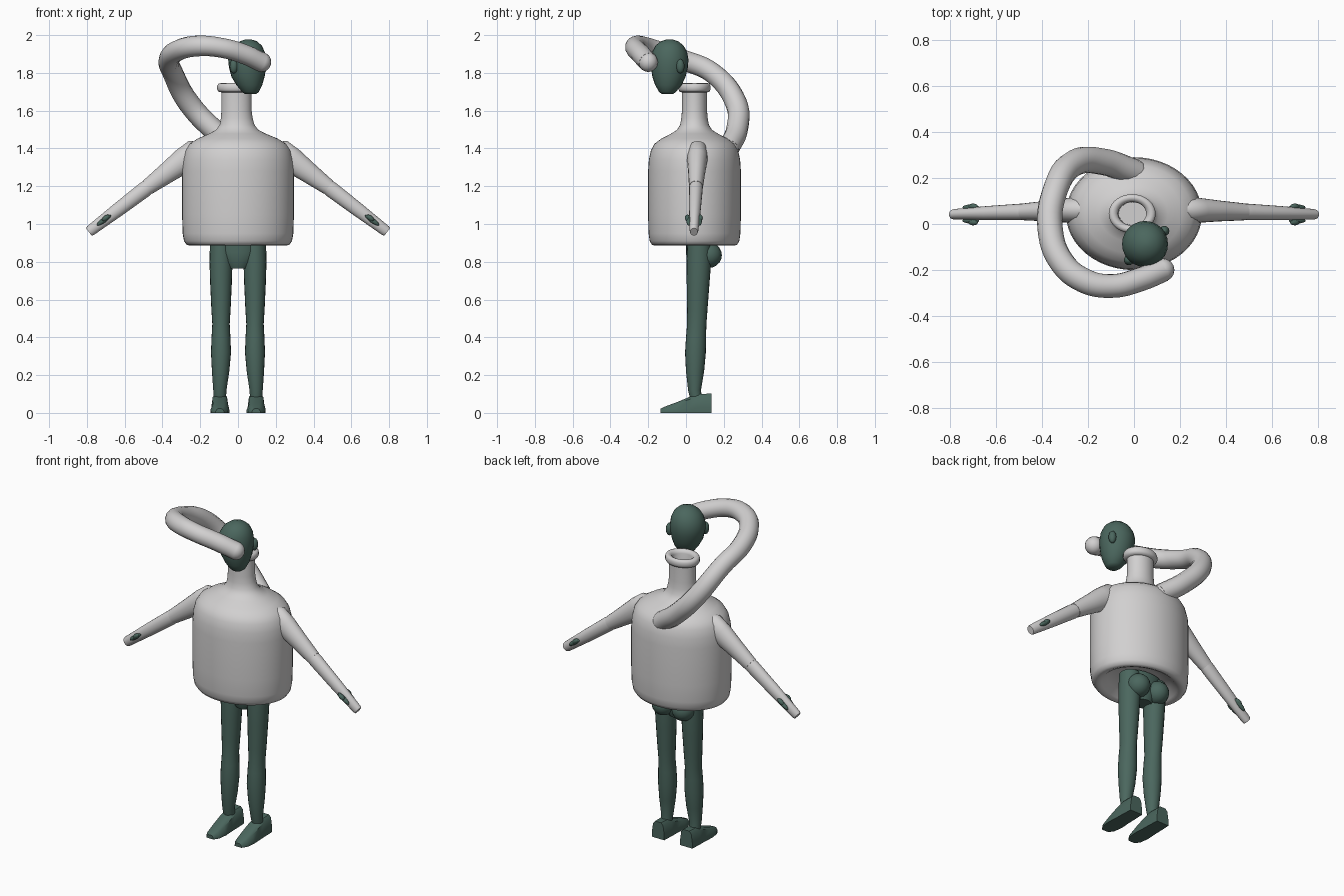
import bpy, bmesh, math
from mathutils import Vector, Matrix

if "Cube" in bpy.data.objects:
    bpy.data.objects.remove(bpy.data.objects["Cube"])


def material(name, rgb):
    m = bpy.data.materials.new(name)
    m.diffuse_color = (*rgb, 1)
    m.use_nodes = True
    m.node_tree.nodes["Principled BSDF"].inputs["Base Color"].default_value = m.diffuse_color
    return m


GREY = material("pale grey", (0.64, 0.63, 0.63))
GREEN = material("dark green", (0.07, 0.135, 0.112))


def finish(ob, mat, angle=40):
    ob.data.materials.clear()
    ob.data.materials.append(mat)
    bpy.ops.object.select_all(action='DESELECT')
    bpy.context.view_layer.objects.active = ob
    ob.select_set(True)
    bpy.ops.object.shade_smooth_by_angle(angle=math.radians(angle))
    return ob


def mesh_object(name, bm, mat, angle=40):
    bmesh.ops.recalc_face_normals(bm, faces=bm.faces[:])
    me = bpy.data.meshes.new(name)
    bm.to_mesh(me)
    bm.free()
    ob = bpy.data.objects.new(name, me)
    bpy.context.collection.objects.link(ob)
    return finish(ob, mat, angle)


def skin(name, rings, mat, angle=40):
    """Bridge loops of points and cap both ends."""
    bm = bmesh.new()
    loops = [[bm.verts.new(p) for p in ring] for ring in rings]
    n = len(loops[0])
    for a, b in zip(loops, loops[1:]):
        for i in range(n):
            j = (i + 1) % n
            bm.faces.new((a[i], a[j], b[j], b[i]))
    bm.faces.new(loops[0][::-1])
    bm.faces.new(loops[-1])
    return mesh_object(name, bm, mat, angle)


def loft(name, sections, mat, n=20, angle=40):
    """Level ellipses: x, y, z, half width, half depth."""
    turns = [2 * math.pi * i / n for i in range(n)]
    return skin(name, [[(x + rx * math.cos(t), y + ry * math.sin(t), z) for t in turns]
                       for x, y, z, rx, ry in sections], mat, angle)


def limb(name, start, end, stations, mat, n=20):
    """Tapered round limb; stations: fraction along, vertical radius, y radius."""
    a, b = Vector(start), Vector(end)
    side = Vector((0, 1, 0))
    up = (b - a).cross(side).normalized()
    return skin(name, [[a.lerp(b, f) + up * ru * math.cos(2 * math.pi * i / n)
                        + side * ry * math.sin(2 * math.pi * i / n) for i in range(n)]
                       for f, ru, ry in stations], mat)


def blob(name, loc, size, mat, turn=Matrix.Identity(4)):
    bm = bmesh.new()
    bmesh.ops.create_uvsphere(bm, u_segments=16, v_segments=10, radius=1)
    bm.transform(Matrix.Translation(loc) @ turn @ Matrix.Diagonal((*size, 1)))
    return mesh_object(name, bm, mat)


# Bottle torso: hollow base, rounded shoulders, slim neck and open mouth
profile = [(0.02, 0.95), (0.12, 0.945), (0.19, 0.925), (0.225, 0.895), (0.25, 0.885), (0.272, 0.89),
           (0.286, 0.91), (0.293, 0.95), (0.296, 1.05), (0.296, 1.28), (0.291, 1.34), (0.278, 1.39),
           (0.255, 1.425), (0.21, 1.453), (0.15, 1.478), (0.112, 1.498), (0.092, 1.525), (0.084, 1.56),
           (0.08, 1.60), (0.08, 1.697), (0.094, 1.70), (0.102, 1.712), (0.102, 1.732), (0.095, 1.743),
           (0.082, 1.746), (0.068, 1.74), (0.061, 1.725), (0.06, 1.55)]
loft("bottle_torso", [(-0.008 * max(0, min(1, (z - 1.4) * 5)), 0.045, z, r, r * 0.83)
                      for r, z in profile], GREY, 48, 50)

# Long curved trunk wrapping from the back round to the face
path = [(0.0, 0.225, 1.40, 1.05), (-0.13, 0.27, 1.50, 1.05), (-0.26, 0.265, 1.64, 1.05),
        (-0.345, 0.14, 1.80, 1.0), (-0.365, -0.02, 1.87, 1.0), (-0.315, -0.165, 1.92, 1.0),
        (-0.22, -0.245, 1.942, 1.0), (-0.10, -0.27, 1.935, 0.95), (0.03, -0.24, 1.90, 0.95),
        (0.125, -0.20, 1.857, 0.95)]
curve = bpy.data.curves.new("trunk", 'CURVE')
curve.dimensions = '3D'
curve.bevel_depth = 0.055
curve.bevel_resolution = 5
curve.resolution_u = 6
curve.use_fill_caps = True
spline = curve.splines.new('BEZIER')
spline.bezier_points.add(len(path) - 1)
for bp, (x, y, z, r) in zip(spline.bezier_points, path):
    bp.co = (x, y, z)
    bp.radius = r
    bp.handle_left_type = bp.handle_right_type = 'AUTO'
trunk = bpy.data.objects.new("trunk", curve)
bpy.context.collection.objects.link(trunk)
bpy.context.view_layer.objects.active = trunk
trunk.select_set(True)
bpy.ops.object.convert(target='MESH')
finish(bpy.context.view_layer.objects.active, GREY)
blob("trunk_tip", (0.125, -0.20, 1.857), (0.051, 0.051, 0.052), GREY)
blob("trunk_root", (0.0, 0.225, 1.40), (0.057, 0.057, 0.057), GREY)

# Egg-shaped head with a narrow chin
loft("head", [(0.066, -0.098, 1.688, 0.030, 0.030), (0.066, -0.098, 1.70, 0.045, 0.045),
              (0.06, -0.093, 1.735, 0.068, 0.070), (0.053, -0.09, 1.78, 0.088, 0.088),
              (0.05, -0.088, 1.83, 0.098, 0.098), (0.048, -0.087, 1.87, 0.100, 0.100),
              (0.05, -0.087, 1.91, 0.092, 0.093), (0.053, -0.087, 1.945, 0.073, 0.074),
              (0.055, -0.087, 1.968, 0.044, 0.045), (0.055, -0.087, 1.978, 0.012, 0.012)],
     GREEN, 24, 60)

# Ears on the turned head
ear_turn = Matrix.Rotation(math.radians(41), 4, 'Z')
for name, x, y in (("ear_near", -0.022, -0.157), ("ear_far", 0.132, -0.030)):
    blob(name, (x, y, 1.835), (0.022, 0.022, 0.038), GREEN, ear_turn)

# Pelvis
loft("pelvis", [(0, 0.07, 0.765, 0.055, 0.05), (0, 0.07, 0.80, 0.085, 0.065),
                (0, 0.07, 0.85, 0.118, 0.07), (0, 0.07, 0.93, 0.125, 0.07)], GREEN)

for s, side in ((-1, "left"), (1, "right")):
    # Two-part sleeves
    shoulder, elbow, cuff = (s * 0.22, 0.062, 1.385), (s * 0.478, 0.053, 1.195), (s * 0.79, 0.042, 0.958)
    limb("upper_sleeve_" + side, shoulder, elbow,
         [(-0.12, 0.035, 0.03), (0, 0.068, 0.053), (0.25, 0.068, 0.054), (0.6, 0.055, 0.045),
          (1, 0.042, 0.037)], GREY)
    limb("lower_sleeve_" + side, elbow, cuff,
         [(-0.02, 0.039, 0.035), (0.05, 0.042, 0.036), (0.5, 0.037, 0.031), (0.97, 0.029, 0.023),
          (1, 0.025, 0.02)], GREY)

    # Hands showing through the sleeve, front and back
    tilt = Matrix.Rotation(s * math.radians(36), 4, 'Y')
    for face, y in (("front", 0.015), ("back", 0.072)):
        blob(f"hand_{face}_{side}", (s * 0.71, y, 1.02), (0.045, 0.013, 0.013), GREEN, tilt)
        blob(f"knuckle_{face}_{side}", (s * 0.70, y + (-0.008 if y < 0.04 else 0.004), 1.032),
             (0.024, 0.013, 0.013), GREEN, tilt)

    # Leg: thigh, knee, calf, ankle
    c = s * 0.09
    loft("leg_" + side, [(s * 0.096, 0.055, 0.07, 0.032, 0.032), (s * 0.096, 0.045, 0.12, 0.035, 0.034),
                         (s * 0.092, 0.048, 0.22, 0.046, 0.048), (c, 0.05, 0.32, 0.053, 0.055),
                         (c, 0.053, 0.40, 0.050, 0.053), (c, 0.057, 0.47, 0.046, 0.051),
                         (c, 0.06, 0.55, 0.051, 0.054), (c, 0.064, 0.68, 0.057, 0.060),
                         (c, 0.068, 0.80, 0.061, 0.065), (c, 0.07, 0.92, 0.058, 0.062)], GREEN)
    blob("buttock_" + side, (s * 0.068, 0.118, 0.835), (0.067, 0.072, 0.068), GREEN)

    # Shoe: sections from heel to toe, wider at the sole
    shoe = [(0.135, 0.034, 0.042, 0.102), (0.06, 0.038, 0.045, 0.10), (0.015, 0.038, 0.046, 0.083),
            (-0.05, 0.036, 0.050, 0.056), (-0.105, 0.030, 0.043, 0.036), (-0.136, 0.016, 0.023, 0.022)]
    fx = s * 0.096
    skin("shoe_" + side, [[(fx - b, y, 0), (fx - b, y, h * 0.3), (fx - t, y, h * 0.85), (fx - t * 0.6, y, h),
                           (fx + t * 0.6, y, h), (fx + t, y, h * 0.85), (fx + b, y, h * 0.3), (fx + b, y, 0)]
                          for y, t, b, h in shoe], GREEN)
